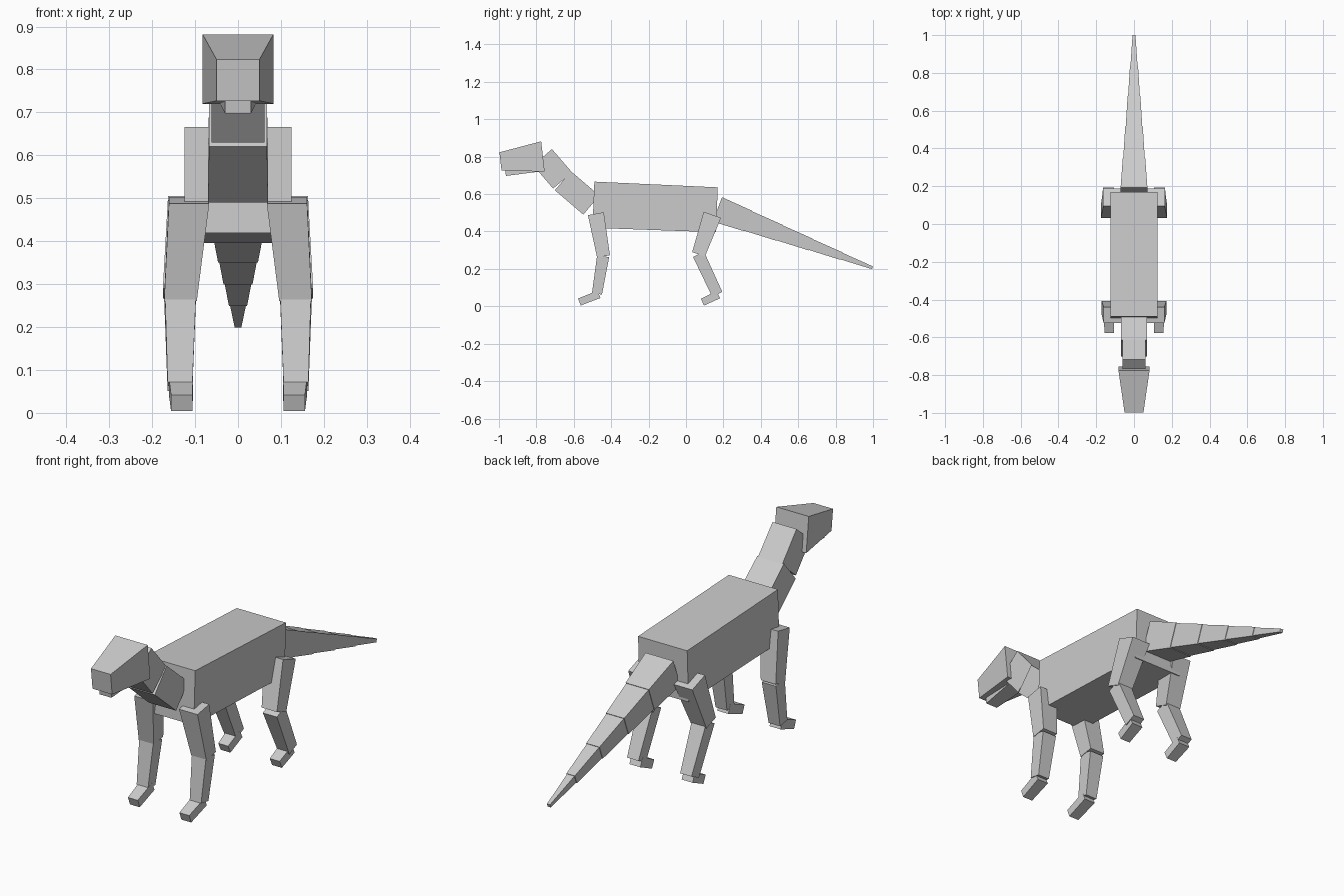
import bpy
import bmesh
from mathutils import Vector

old = bpy.data.objects.get("Cube")
if old:
    bpy.data.objects.remove(old, do_unlink=True)

GREY = (0.6, 0.6, 0.6, 1)
skin = bpy.data.materials.new("plain grey")
skin.use_nodes = True
skin.diffuse_color = GREY
skin.node_tree.nodes["Principled BSDF"].inputs["Base Color"].default_value = GREY


def block(name, start, end, size0, size1):
    """Tapered block between two points; sizes are (width in x, thickness)."""
    start, end = Vector(start), Vector(end)
    axis = end - start
    across = Vector((0, -axis.z, axis.y)).normalized()
    bm = bmesh.new()
    rings = []
    for point, (width, thick) in ((start, size0), (end, size1)):
        rings.append([bm.verts.new(point + Vector((sx * width / 2, 0, 0)) + across * sz * thick / 2)
                      for sx, sz in ((-1, -1), (1, -1), (1, 1), (-1, 1))])
    a, b = rings
    bm.faces.new(a)
    bm.faces.new(b)
    for i in range(4):
        j = (i + 1) % 4
        bm.faces.new((a[i], a[j], b[j], b[i]))
    bmesh.ops.recalc_face_normals(bm, faces=bm.faces)
    mesh = bpy.data.meshes.new(name)
    bm.to_mesh(mesh)
    bm.free()
    mesh.materials.append(skin)
    obj = bpy.data.objects.new(name, mesh)
    bpy.context.collection.objects.link(obj)
    return obj


# Trunk, neck and head
block("body", (0, -0.495, 0.543), (0, 0.165, 0.516), (0.25, 0.247), (0.25, 0.24))
block("lower_neck", (0, -0.658, 0.671), (0, -0.506, 0.541), (0.135, 0.133), (0.14, 0.133))
block("upper_neck", (0, -0.767, 0.797), (0, -0.66, 0.673), (0.122, 0.133), (0.124, 0.133))
block("head", (0, -0.992, 0.775), (0, -0.765, 0.801), (0.1, 0.097), (0.165, 0.163))
block("jaw", (0, -0.965, 0.715), (0, -0.77, 0.74), (0.06, 0.036), (0.085, 0.036))

# Tail: segments in a line, each starting a little thinner than the last one ended
base, tip, count = Vector((0, 0.168, 0.518)), Vector((0, 0.997, 0.206)), 5
for i in range(count):
    t0, t1 = i / count, (i + 1) / count
    s0 = 1 - 0.89 * t0 - (0.025 if i else 0)
    s1 = 1 - 0.89 * t1 + (0.01 if i < count - 1 else 0)
    block(f"tail_{i + 1}", base.lerp(tip, t0), base.lerp(tip, t1),
          (0.142 * s0, 0.14 * s0), (0.142 * s1, 0.14 * s1))

# Legs: hip, knee, ankle and toe along each side
for side, s in (("left", 1), ("right", -1)):
    block(f"front_upper_leg_{side}", (s * 0.114, -0.482, 0.495), (s * 0.134, -0.441, 0.267),
          (0.094, 0.086), (0.076, 0.07))
    block(f"front_lower_leg_{side}", (s * 0.134, -0.443, 0.268), (s * 0.135, -0.476, 0.067),
          (0.072, 0.065), (0.058, 0.054))
    block(f"front_foot_{side}", (s * 0.133, -0.465, 0.064), (s * 0.131, -0.57, 0.023),
          (0.056, 0.042), (0.05, 0.04))
    block(f"hind_upper_leg_{side}", (s * 0.116, 0.141, 0.489), (s * 0.136, 0.067, 0.278),
          (0.094, 0.098), (0.078, 0.072))
    block(f"hind_lower_leg_{side}", (s * 0.136, 0.067, 0.278), (s * 0.135, 0.167, 0.064),
          (0.072, 0.065), (0.058, 0.06))
    block(f"hind_foot_{side}", (s * 0.133, 0.173, 0.062), (s * 0.131, 0.088, 0.022),
          (0.056, 0.042), (0.05, 0.04))
